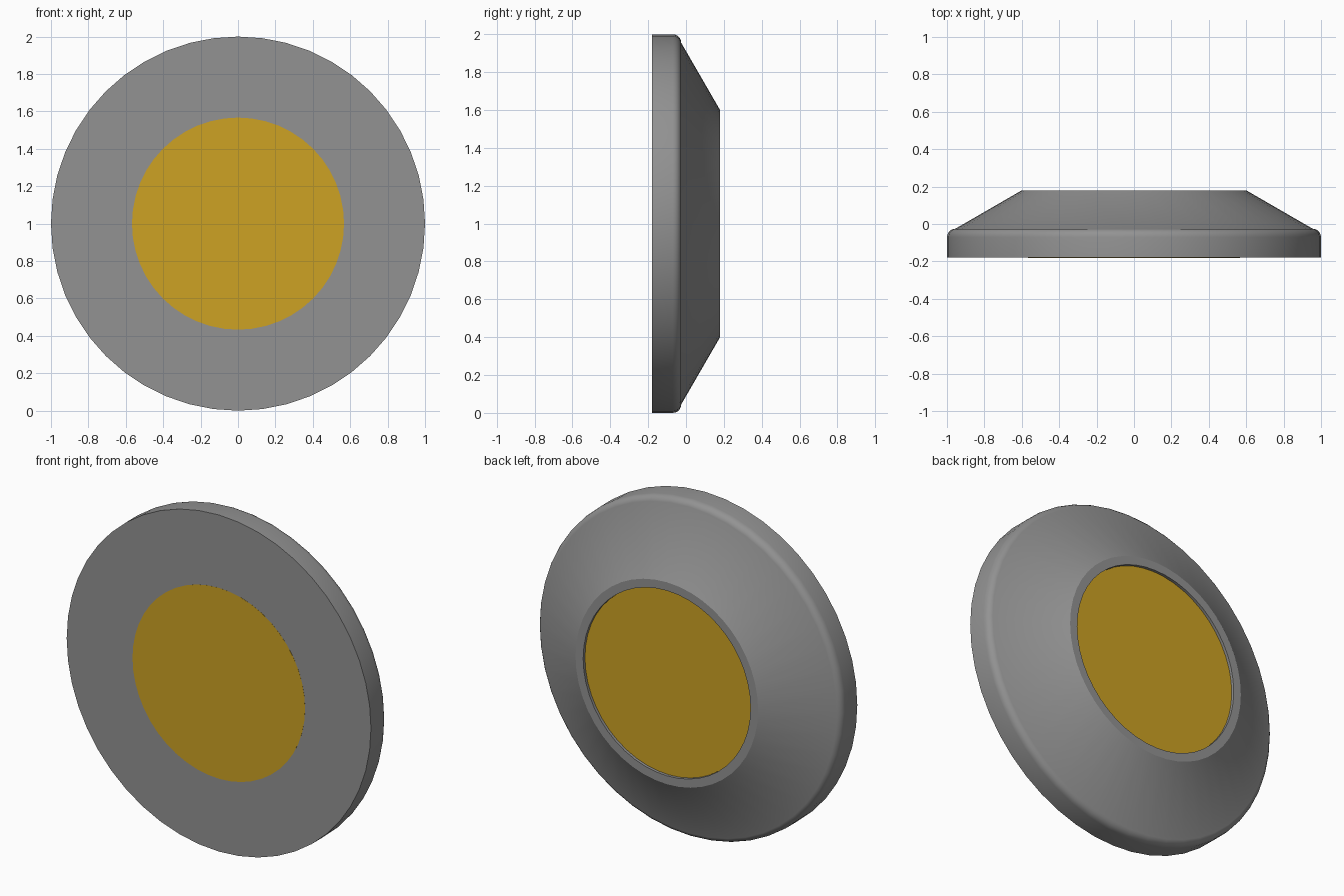
import bpy, bmesh, math

if "Cube" in bpy.data.objects:
    bpy.data.objects.remove(bpy.data.objects["Cube"])

SEG = 48


def material(name, rgb):
    m = bpy.data.materials.new(name)
    m.diffuse_color = (*rgb, 1)
    m.use_nodes = True
    m.node_tree.nodes["Principled BSDF"].inputs["Base Color"].default_value = m.diffuse_color
    return m


def lathe(name, profile, mat, closed):
    """Revolve (radius, y) points around the y axis through z = 1."""
    bm = bmesh.new()
    rings = []
    for r, y in profile:
        if r == 0:
            rings.append([bm.verts.new((0, y, 1))] * SEG)
        else:
            rings.append([bm.verts.new((r * math.cos(2 * math.pi * i / SEG), y,
                                        1 + r * math.sin(2 * math.pi * i / SEG)))
                          for i in range(SEG)])
    pairs = list(zip(rings, rings[1:])) + ([(rings[-1], rings[0])] if closed else [])
    for a, b in pairs:
        for i in range(SEG):
            j = (i + 1) % SEG
            bm.faces.new(list(dict.fromkeys((a[i], a[j], b[j], b[i]))))
    bmesh.ops.recalc_face_normals(bm, faces=bm.faces[:])
    me = bpy.data.meshes.new(name)
    bm.to_mesh(me)
    bm.free()
    me.materials.append(mat)
    ob = bpy.data.objects.new(name, me)
    bpy.context.collection.objects.link(ob)
    bpy.ops.object.select_all(action='DESELECT')
    ob.select_set(True)
    bpy.context.view_layer.objects.active = ob
    bpy.ops.object.shade_smooth_by_angle(angle=math.radians(25))
    return ob


grey = material("grey_metal", (0.29, 0.29, 0.29))
gold = material("gold", (0.61, 0.36, 0.017))

# Bezel: flat front, rounded rim, sloping back, central hole
rounding = [(0.955 + 0.045 * math.cos(t), -0.07 + 0.045 * math.sin(t))
            for t in (math.radians(a) for a in (0, 18, 36, 54, 72, 90))]
bezel = [(0.567, -0.18), (1.0, -0.18)] + rounding + [(0.6, 0.18), (0.55, 0.18)]
lathe("bezel_ring", bezel, grey, True)

# Gold core: flush at the front, slightly recessed at the back
core = [(0, -0.1805), (0.567, -0.1805), (0.55, 0.163), (0, 0.163)]
lathe("gold_disc", core, gold, False)
